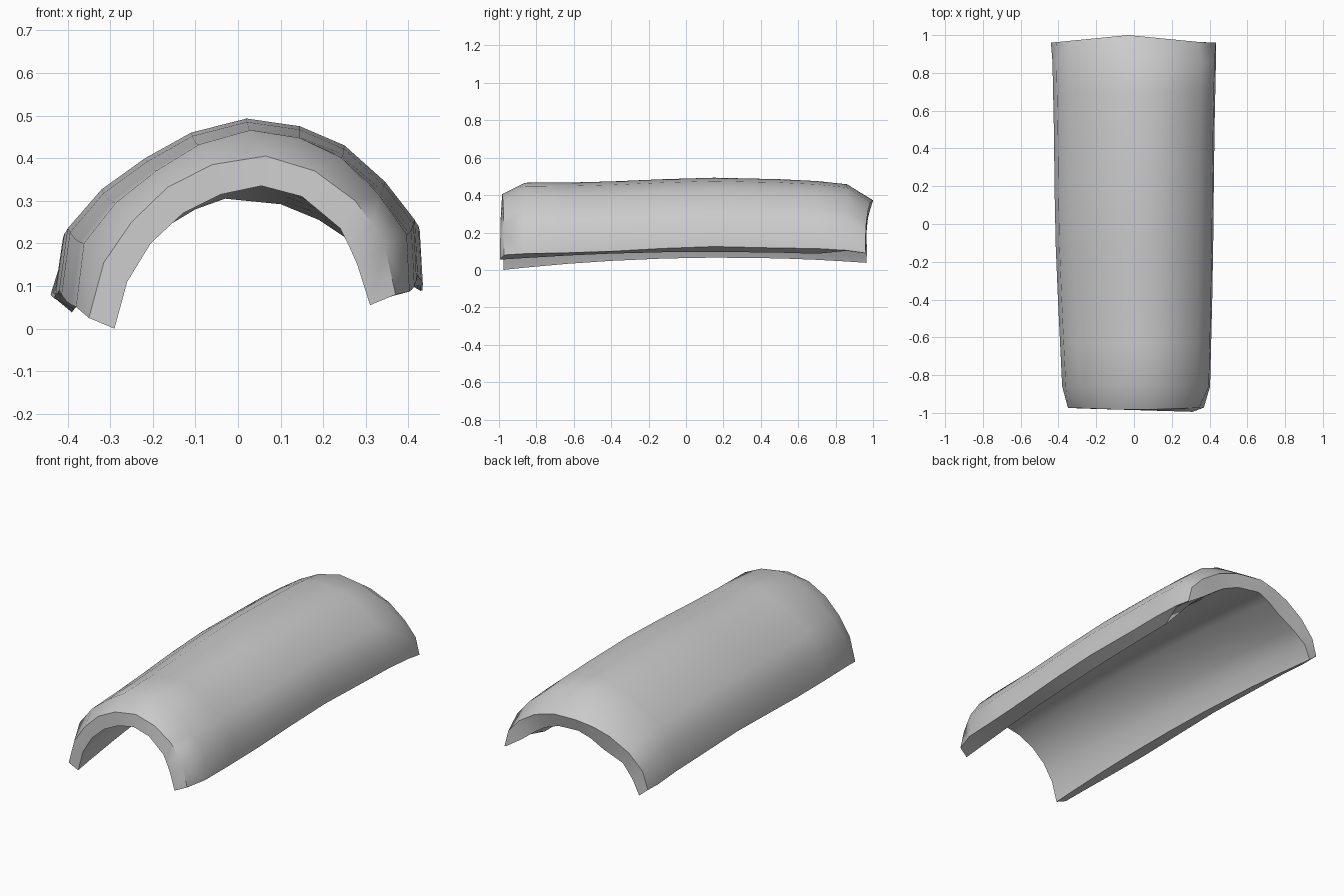
import bpy, bmesh

if "Cube" in bpy.data.objects:
    bpy.data.objects.remove(bpy.data.objects["Cube"])

# Cross-sections (x, z), left to right, at the front end, the middle and the back end
FRONT_OUT = [(-.35, .025), (-.315, .155), (-.25, .25), (-.165, .332), (-.06, .385), (.065, .405),
             (.18, .37), (.275, .30), (.315, .245), (.345, .19), (.37, .08)]
FRONT_IN = [(-.29, 0), (-.26, .11), (-.205, .20), (-.13, .27), (-.04, .315), (.055, .335),
            (.15, .31), (.24, .235), (.26, .195), (.28, .15), (.31, .055)]
MID_OUT = [(-.42, .09), (-.40, .235), (-.32, .327), (-.218, .40), (-.11, .46), (.02, .493),
           (.145, .475), (.25, .43), (.345, .345), (.415, .255), (.422, .125)]
BACK_OUT = [(-.44, .08), (-.41, .175), (-.33, .26), (-.22, .325), (-.13, .355), (-.03, .372),
            (.12, .36), (.24, .32), (.34, .255), (.41, .18), (.433, .09)]
BACK_IN = [(-.39, .038), (-.355, .115), (-.285, .185), (-.175, .235), (-.10, .28), (-.03, .305),
           (.10, .292), (.19, .255), (.25, .215), (.335, .15), (.38, .075)]

# Middle stations: y, drop of the crown, width factor, height stretch, corner cut-away
STATIONS = [(-.86, -.027, .93, 1.03, 0), (-.63, -.026, .95, 1.02, 0), (-.4, -.02, .97, 1.015, 0),
            (-.12, -.008, .99, 1.005, 0), (.15, 0, 1, 1, 0), (.5, -.008, 1.01, 1, 0),
            (.7, -.018, 1.02, .98, 0), (.86, -.035, 1.028, .96, .9)]
CROWN = .493


def pinch(inner, outer, amount):
    """Thin the rim away at the lower right corner."""
    x, y, z = inner[-1]
    ox, oy, oz = outer[-1]
    inner[-1] = (x + (ox - x) * amount, y + (oy - y) * amount, z + (oz - z) * amount)
    return outer + inner[::-1]


def front_ring():
    outer = [(x, -.985 + .035 * abs(x), z) for x, z in FRONT_OUT]
    inner = [(x, -.985 - .03 * x, z) for x, z in FRONT_IN]
    return outer + inner[::-1]


def back_ring():
    def place(profile):
        return [(x, .96 + .04 * max(0, 1 - abs(x + .03) / .41), z) for x, z in profile]
    inner = [(x, y - .02 * (abs(x) < .3), z) for x, y, z in place(BACK_IN)]
    return pinch(inner, place(BACK_OUT), .9)


def middle_ring(y, drop, wide, tall, cut):
    shift = .012 * max(0, -y)
    outer = [(x * wide + shift, y, CROWN + drop - (CROWN - z) * tall) for x, z in MID_OUT]
    # The inside runs nearly straight from end to end with a slight upward bow
    t = (y + .98) / 1.94
    inner = []
    for (ax, az), (bx, bz) in zip(FRONT_IN, BACK_IN):
        x = ax + (bx - ax) * t
        inner.append((x, y, az + (bz - az) * t + (.038 - .02 * x) * 4 * t * (1 - t)))
    return pinch(inner, outer, cut)


# Curved guard shell: loft between the rings and cap the rims
rings = [front_ring()] + [middle_ring(*s) for s in STATIONS] + [back_ring()]
bm = bmesh.new()
rows = [[bm.verts.new(p) for p in ring] for ring in rings]
n = len(rows[0])
for a, b in zip(rows, rows[1:]):
    for i in range(n):
        j = (i + 1) % n
        bm.faces.new((a[i], a[j], b[j], b[i]))
for row in (rows[0], rows[-1]):
    for i in range(n // 2 - 1):
        bm.faces.new((row[i], row[i + 1], row[n - 2 - i], row[n - 1 - i]))
bmesh.ops.recalc_face_normals(bm, faces=bm.faces)

mesh = bpy.data.meshes.new("curved_guard_shell")
bm.to_mesh(mesh)
bm.free()
shell = bpy.data.objects.new("curved_guard_shell", mesh)
bpy.context.collection.objects.link(shell)
bpy.context.view_layer.objects.active = shell
shell.select_set(True)
bpy.ops.object.shade_smooth_by_angle(angle=.87)
